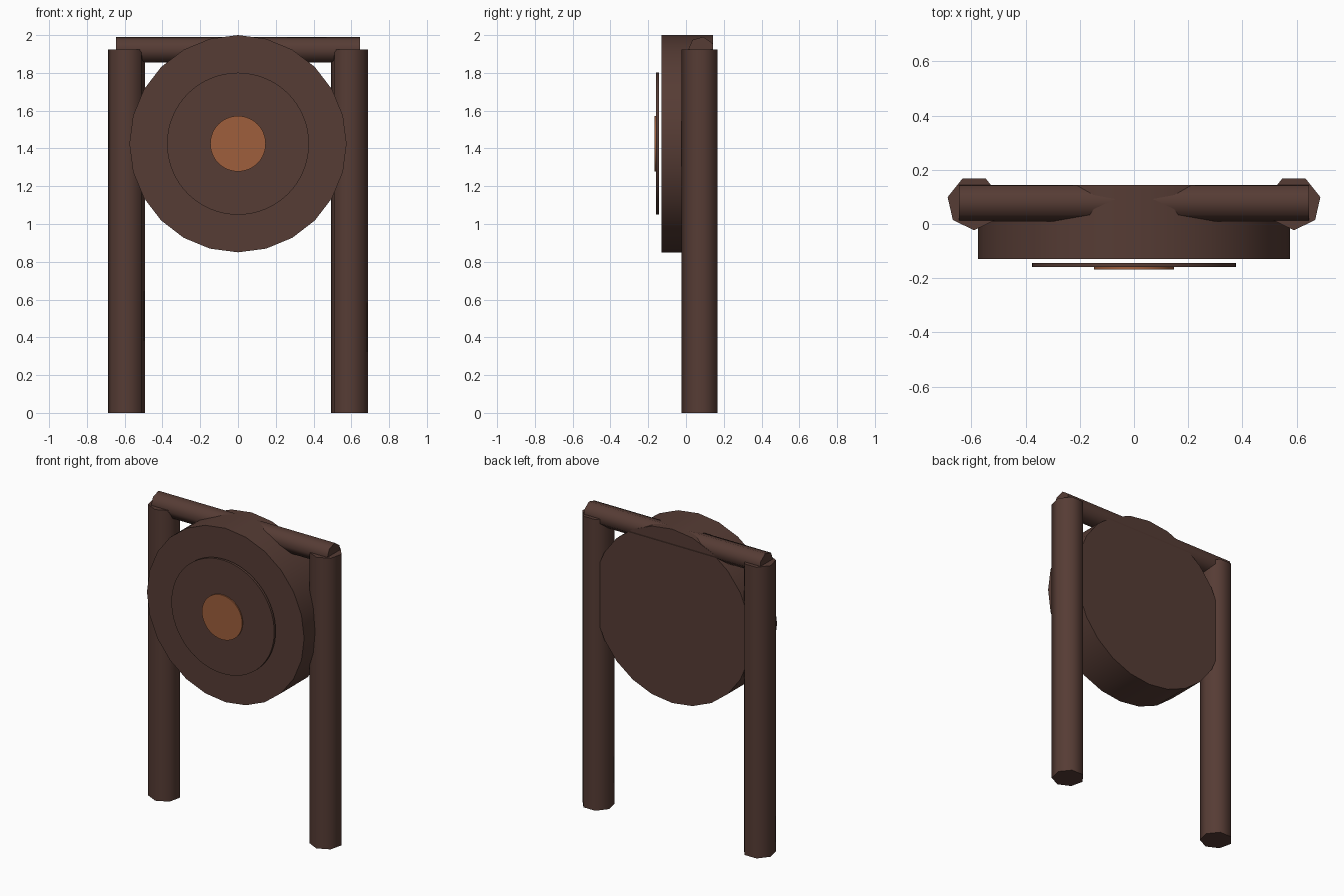
import bpy
import math
from mathutils import Matrix

cube = bpy.data.objects.get("Cube")
if cube:
    bpy.data.objects.remove(cube, do_unlink=True)


def make_material(name, color):
    mat = bpy.data.materials.new(name)
    mat.use_nodes = True
    mat.diffuse_color = color
    bsdf = next(n for n in mat.node_tree.nodes if n.type == 'BSDF_PRINCIPLED')
    bsdf.inputs["Base Color"].default_value = color
    return mat


dark_wood = make_material("dark_brown_wood", (0.093, 0.045, 0.035, 1))
orange = make_material("burnt_orange", (0.342, 0.112, 0.045, 1))


def cylinder(name, axis, sides, radius, start, end, center, phase, mat):
    """Prism along an axis; center gives the other two coordinates,
    phase is the angle of its first corner within that plane."""
    bpy.ops.mesh.primitive_cylinder_add(vertices=sides, radius=radius, depth=end - start)
    ob = bpy.context.object
    ob.name = ob.data.name = name
    mid = (start + end) / 2
    # The primitive's first corner lies on +y, so turn it back to angle zero
    spin = Matrix.Rotation(math.radians(phase - 90), 4, 'Z')
    if axis == 'X':    # plane is y, z
        turn = Matrix(((0, 0, 1, mid), (1, 0, 0, center[0]), (0, 1, 0, center[1]), (0, 0, 0, 1)))
    elif axis == 'Y':  # plane is z, x
        turn = Matrix(((0, 1, 0, center[1]), (0, 0, 1, mid), (1, 0, 0, center[0]), (0, 0, 0, 1)))
    else:              # plane is x, y
        turn = Matrix.Translation((center[0], center[1], mid))
    ob.data.transform(turn @ spin)
    ob.data.materials.append(mat)
    bpy.ops.object.shade_smooth_by_angle(angle=math.radians(60))
    return ob


# Two seven-sided posts
for side, label in ((1, "left"), (-1, "right")):
    cylinder(label + "_post", 'Z', 7, 0.1, 0, 1.925, (side * 0.59, 0.077), -90, dark_wood)

# Crossbar resting on the posts
cylinder("crossbar", 'X', 7, 0.07, -0.645, 0.645, (0.08, 1.922), 80, dark_wood)

# Thick round target with a floating ring plate and centre spot
hub = (1.425, 0)
cylinder("target_disc", 'Y', 24, 0.575, -0.13, 0.144, hub, 0, dark_wood)
cylinder("ring_plate", 'Y', 64, 0.376, -0.159, -0.143, hub, 0, dark_wood)
cylinder("center_spot", 'Y', 64, 0.147, -0.167, -0.159, hub, 0, orange)
